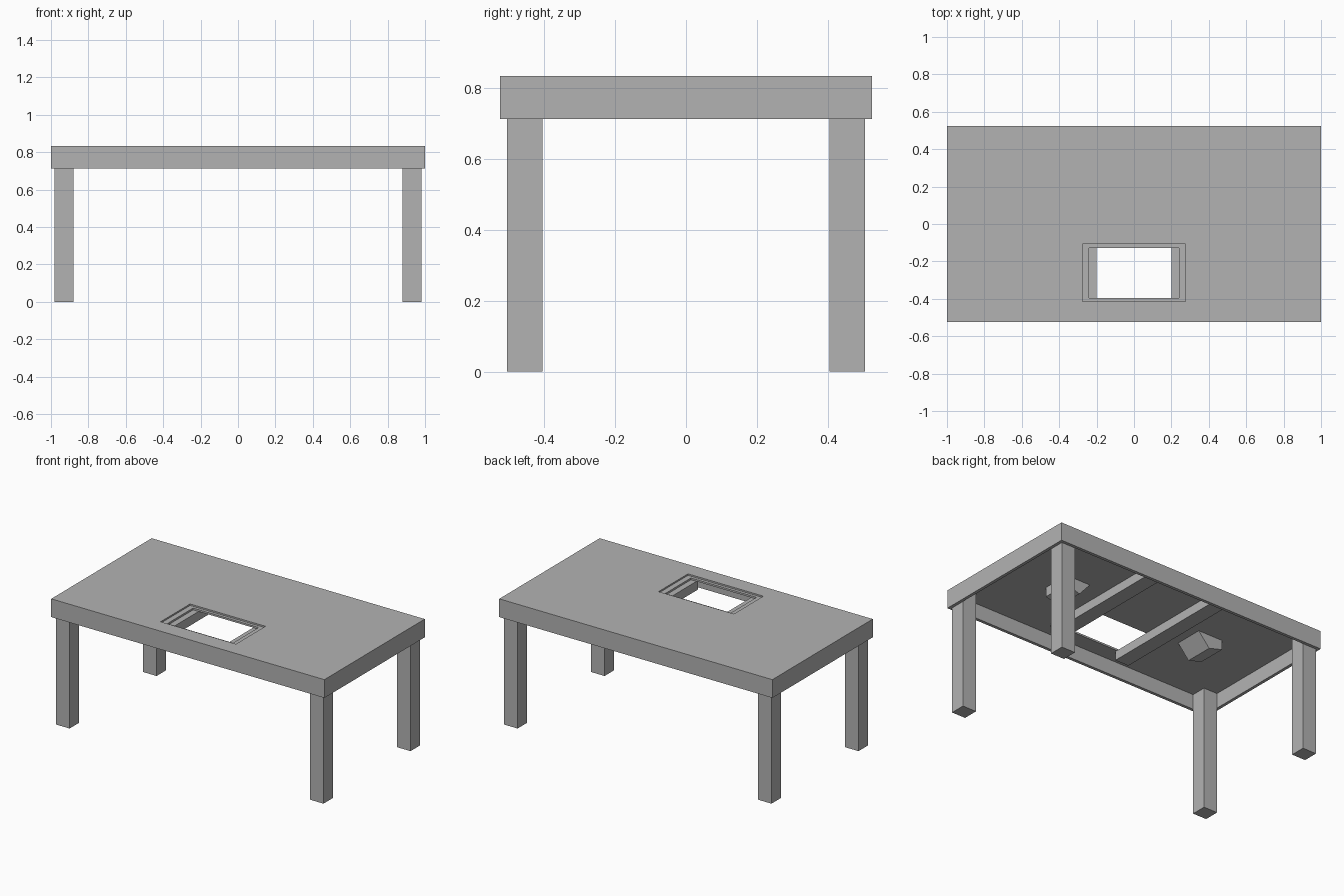
import bpy
import bmesh

cube = bpy.data.objects.get("Cube")
if cube:
    bpy.data.objects.remove(cube, do_unlink=True)

GREY = (0.45, 0.45, 0.45, 1)
grey = bpy.data.materials.new("plain_grey")
grey.use_nodes = True
grey.diffuse_color = GREY
grey.node_tree.nodes["Principled BSDF"].inputs["Base Color"].default_value = GREY

TOP, APRON, CEILING = 0.834, 0.713, 0.812
HALF_Y = 0.525


def finish(name, bm):
    bmesh.ops.recalc_face_normals(bm, faces=bm.faces)
    mesh = bpy.data.meshes.new(name)
    bm.to_mesh(mesh)
    bm.free()
    mesh.materials.append(grey)
    obj = bpy.data.objects.new(name, mesh)
    bpy.context.collection.objects.link(obj)
    return obj


def prism(name, profile, y0, y1):
    """Extrude an x-z profile along y."""
    bm = bmesh.new()
    face = bm.faces.new([bm.verts.new((x, y0, z)) for x, z in profile])
    new = bmesh.ops.extrude_face_region(bm, geom=[face])["geom"]
    verts = [v for v in new if isinstance(v, bmesh.types.BMVert)]
    bmesh.ops.translate(bm, verts=verts, vec=(0, y1 - y0, 0))
    return finish(name, bm)


def box(name, x0, x1, y0, y1, z0, z1):
    return prism(name, [(x0, z0), (x1, z0), (x1, z1), (x0, z1)], y0, y1)


# Tabletop: hollow underneath, with an apron and a stepped opening,
# made by bridging a closed chain of rectangles (half x, y0, y1, z)
rings = [
    (0.24, -0.395, -0.127, CEILING),
    (0.98, -0.505, 0.505, CEILING),
    (0.98, -0.505, 0.505, APRON),
    (1.0, -HALF_Y, HALF_Y, APRON),
    (1.0, -HALF_Y, HALF_Y, TOP),
    (0.276, -0.415, -0.107, TOP),
    (0.276, -0.415, -0.107, TOP - 0.01),
    (0.24, -0.395, -0.127, TOP - 0.01),
]
bm = bmesh.new()
loops = [[bm.verts.new(p) for p in ((-x, a, z), (x, a, z), (x, b, z), (-x, b, z))]
         for x, a, b, z in rings]
for i, ring in enumerate(loops):
    nxt = loops[(i + 1) % len(loops)]
    for k in range(4):
        j = (k + 1) % 4
        bm.faces.new((ring[k], ring[j], nxt[j], nxt[k]))
finish("tabletop", bm)

for side, sx in (("left", 1), ("right", -1)):
    # Legs
    for end, sy in (("front", -1), ("back", 1)):
        xs = sorted((sx * 0.88, sx * 0.98))
        ys = sorted((sy * 0.405, sy * 0.505))
        box(f"{end}_{side}_leg", *xs, *ys, 0, CEILING)
    # Rail under the opening
    box(f"{side}_rail", *sorted((sx * 0.2, sx * 0.3)), -0.41, 0.505, 0.752, CEILING)
    # Tilted block under the top
    block = [(0.42, CEILING), (0.5, 0.722), (0.6, 0.75), (0.6, CEILING)]
    prism(f"{side}_tilted_block", [(sx * x, z) for x, z in block], -0.095, 0.095)
